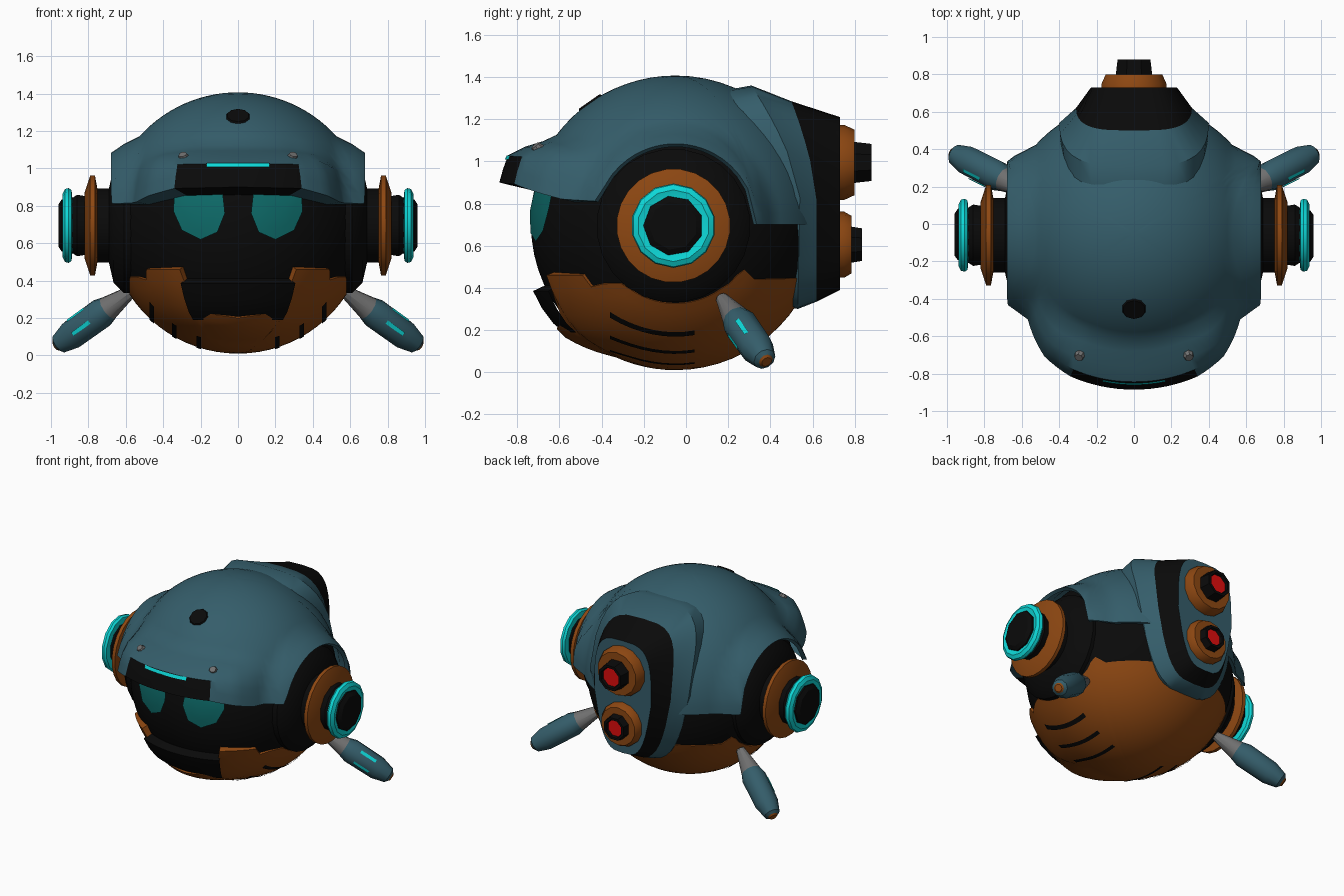
import bpy, bmesh
from math import sin, cos, acos, sqrt, radians, degrees, hypot, atan2, asin, pi
from mathutils import Vector

if "Cube" in bpy.data.objects:
    bpy.data.objects.remove(bpy.data.objects["Cube"])

CENTRE = Vector((0, -0.05, 0.7))
SIDES = (("left", 1), ("right", -1))


def material(name, r, g, b):
    m = bpy.data.materials.new(name)
    m.use_nodes = True
    m.diffuse_color = (r, g, b, 1)
    m.node_tree.nodes["Principled BSDF"].inputs["Base Color"].default_value = (r, g, b, 1)
    return m


BLUE = material("slate blue", 0.035, 0.11, 0.145)
ORANGE = material("burnt orange", 0.27, 0.064, 0.006)
BLACK = material("black", 0.003, 0.003, 0.003)
CYAN = material("cyan", 0.004, 0.68, 0.68)
TEAL = material("eye teal", 0.004, 0.14, 0.135)
GREY = material("grey", 0.16, 0.16, 0.16)
RED = material("red", 0.75, 0.004, 0.004)


def make(name, verts, faces, mats, outward=False):
    """Mesh object; mats is one material or one per face."""
    if not isinstance(mats, list):
        mats = [mats] * len(faces)
    me = bpy.data.meshes.new(name)
    me.from_pydata(verts, [], faces)
    slots = list(dict.fromkeys(mats))
    for m in slots:
        me.materials.append(m)
    for poly, m in zip(me.polygons, mats):
        poly.material_index = slots.index(m)
    bm = bmesh.new()
    bm.from_mesh(me)
    if outward:
        bm.normal_update()
        for f in bm.faces:
            if f.normal.dot(f.calc_center_median() - CENTRE) < 0:
                f.normal_flip()
    else:
        bmesh.ops.recalc_face_normals(bm, faces=bm.faces)
    bm.to_mesh(me)
    bm.free()
    ob = bpy.data.objects.new(name, me)
    bpy.context.collection.objects.link(ob)
    bpy.ops.object.select_all(action="DESELECT")
    ob.select_set(True)
    bpy.context.view_layer.objects.active = ob
    bpy.ops.object.shade_smooth_by_angle(angle=radians(35))
    return ob


def clamp(v):
    return max(0.0, min(1.0, v))


def interp(x, pts):
    for (x0, y0), (x1, y1) in zip(pts, pts[1:]):
        if x <= x1:
            return y0 + (y1 - y0) * (x - x0) / (x1 - x0)
    return pts[-1][1]


def polar(a, e, r):
    """Point at azimuth a from the front, elevation e (degrees)."""
    a, e = radians(a), radians(e)
    return CENTRE + r * Vector((sin(a) * cos(e), -cos(a) * cos(e), sin(e)))


def shell(name, azimuths, rows, mat, bend=lambda p: p, closed=True):
    """Spherical skin: rows(a) lists (elevation, radius); mat(a, row) may vary."""
    cols = [[bend(polar(a, e, r)) for e, r in rows(a)] for a in azimuths]
    n, k = len(cols), len(cols[0])
    verts = [p for c in cols for p in c]
    faces, mats = [], []
    for i in range(n if closed else n - 1):
        j = (i + 1) % n
        for q in range(k - 1):
            faces.append((i * k + q, j * k + q, j * k + q + 1, i * k + q + 1))
            mats.append(mat(azimuths[i] + 1.5, q) if callable(mat) else mat)
    ob = make(name, verts, faces, mats, True)
    bm = bmesh.new()
    bm.from_mesh(ob.data)
    bmesh.ops.remove_doubles(bm, verts=bm.verts, dist=0.0005)
    bm.to_mesh(ob.data)
    bm.free()
    return ob


def lathe(name, profile, origin, axis, seg=24):
    """Turned part: profile of (distance, radius, material of the next band)."""
    quat = Vector(axis).to_track_quat("Z", "Y")
    verts, faces, mats = [], [], []
    for t, r, m in profile:
        for s in range(seg):
            w = 2 * pi * (s + 0.5) / seg
            verts.append(Vector(origin) + quat @ Vector((r * cos(w), r * sin(w), t)))
    for i in range(len(profile) - 1):
        for s in range(seg):
            u = (s + 1) % seg
            faces.append((i * seg + s, i * seg + u, i * seg + seg + u, i * seg + seg + s))
            mats.append(profile[i][2])
    faces.append(tuple(range(len(verts) - seg, len(verts))))
    mats.append(profile[-1][2])
    return make(name, verts, faces, mats)


RING = [i * 3 - 180 for i in range(120)]


def ear_cut(a):
    """Elevation of the round ear opening at an azimuth, or zero."""
    s = abs(sin(radians(a)))
    return degrees(acos(0.84 / s)) if s > 0.84 else 0


# Dark inner ball
shell("inner_ball", RING, lambda a: [(90 - 6 * i, 0.685) for i in range(31)], BLACK)

# Helmet with brim, ear flares and dark visor band
EDGE_TOP = [(0, 13.5), (24, 13), (45, 9), (118, 9), (123, -9), (180, -9)]
BRIM = [(0, 1), (24, 1), (36, 0.8), (50, 0.25), (58, 0), (180, 0)]


def helmet_r(a, e):
    return 0.707 + 0.152 * clamp((35 - e) / 12) * interp(abs(a), BRIM)


def helmet_rows(a):
    edge = max(interp(abs(a), EDGE_TOP), ear_cut(a))
    up = edge + 9
    es = [90 + (up - 90) * i / 14 for i in range(15)] + [edge + 4.5, edge]
    return [(e, helmet_r(a, e)) for e in es] + [(edge, 0.68)]


def flare(p):
    rho = hypot(p.y - CENTRE.y, p.z - CENTRE.z)
    push = 0.085 * clamp((0.47 - rho) / 0.07)
    return p + Vector((push if p.x > 0 else -push, 0, 0))


shell("helmet", RING, helmet_rows,
      lambda a, q: BLACK if abs(a) < 24 and q >= 14 else BLUE, flare)
shell("visor_light", [i * 3 - 12 for i in range(9)],
      lambda a: [(22.3, 0.865), (20.8, 0.867)], CYAN, closed=False)
top_dir = polar(0, 55, 1) - CENTRE
lathe("helmet_spot", [(0, 0.066, BLACK), (0.009, 0.06, BLACK)], polar(0, 55, 0.704), top_dir, 10)
for label, s in SIDES:
    a = 24 * s
    lathe(label + "_rivet", [(-0.02, 0.035, GREY), (0.012, 0.022, GREY)],
          polar(a, 27, helmet_r(a, 27)), polar(a, 50, 1) - CENTRE, 8)

# Orange lower bowl with a notched rim
RIM = [(0, 0.2), (20, 0.23), (26, 0.31), (27, 0.46), (48, 0.46), (49, 0.4), (58, 0.42),
       (116, 0.42), (118, 0.5), (126, 0.44), (180, 0.45)]


def bowl_r(a, e):
    return 0.69 + 0.06 * max(0, cos(radians(a))) ** 4 * clamp((65 + e) / 20)


def bowl_rows(a):
    z = interp(abs(a), RIM)
    edge = min(degrees(asin((z - CENTRE.z) / bowl_r(a, -40))), -ear_cut(a))
    es = [-90 + (edge + 90) * i / 12 for i in range(13)]
    return [(e, bowl_r(a, e)) for e in es] + [(edge, 0.67)]


shell("lower_bowl", RING, bowl_rows, ORANGE)
shell("chin_plate", [i * 3 - 27 for i in range(19)],
      lambda a: [(-25, 0.67), (-25, 0.745), (-32, 0.747), (-39, 0.745), (-44, 0.735)],
      BLACK, closed=False)

# Dark slots running under the bowl
for label, s in SIDES:
    for number, x in enumerate((0.46, 0.34, 0.21)):
        verts = []
        for i in range(9):
            y = -0.36 + 0.05 * i
            for w in (-0.012, 0.012):
                flat = hypot(x + w, y - CENTRE.y)
                az = degrees(atan2(x + w, CENTRE.y - y))
                r = bowl_r(az, -degrees(acos(flat / 0.69))) + 0.005
                verts.append((s * (x + w), y, CENTRE.z - sqrt(r * r - flat * flat)))
        faces = [(2 * i, 2 * i + 1, 2 * i + 3, 2 * i + 2) for i in range(8)]
        make(f"{label}_slot_{number + 1}", verts, faces, BLACK, True)

# Eyes laid on the face
EYE = [(0.34, 0.9), (0.345, 0.77), (0.3, 0.67), (0.2, 0.62), (0.11, 0.66), (0.07, 0.76), (0.085, 0.9)]
for label, s in SIDES:
    n, verts, faces = len(EYE), [], []
    for k in (1, 0.66, 0.33):
        for x, z in EYE:
            x, z = 0.205 + (x - 0.205) * k, 0.77 + (z - 0.77) * k
            verts.append((s * x, CENTRE.y - sqrt(0.697 ** 2 - x * x - (z - CENTRE.z) ** 2), z))
    for q in range(2):
        faces += [(q * n + i, q * n + (i + 1) % n, q * n + n + (i + 1) % n, q * n + n + i) for i in range(n)]
    faces.append(tuple(range(2 * n, 3 * n)))
    make(label + "_eye", verts, faces, TEAL, True)

# Ears: cup, orange flange, glowing ring and cap
for label, s in SIDES:
    hub, out = (0, -0.06, 0.695), (s, 0, 0)
    lathe(label + "_ear_cup", [(0.45, 0.365, BLACK), (0.61, 0.365, BLACK), (0.665, 0.31, BLACK),
          (0.69, 0.2, BLACK), (0.76, 0.2, BLACK)], hub, out)
    lathe(label + "_ear_flange", [(0.75, 0.19, ORANGE), (0.765, 0.27, ORANGE),
          (0.79, 0.27, ORANGE), (0.82, 0.18, ORANGE)], hub, out)
    lathe(label + "_ear_neck", [(0.8, 0.16, BLACK), (0.86, 0.17, BLACK), (0.89, 0.15, BLACK)], hub, out, 12)
    lathe(label + "_ear_light", [(0.885, 0.14, CYAN), (0.89, 0.19, CYAN), (0.905, 0.2, CYAN),
          (0.925, 0.195, CYAN), (0.938, 0.17, CYAN), (0.93, 0.14, CYAN)], hub, out, 14)
    lathe(label + "_ear_cap", [(0.91, 0.142, BLACK), (0.942, 0.142, BLACK), (0.96, 0.115, BLACK)], hub, out, 9)

# Stub arms with grey sockets and lit slits
for label, s in SIDES:
    start, end = Vector((s * 0.56, 0.17, 0.35)), Vector((s * 0.98, 0.385, 0.045))
    axis = (end - start).normalized()
    lathe(label + "_arm", [(0, 0.03, GREY), (0.18, 0.068, BLUE), (0.23, 0.083, BLUE), (0.44, 0.08, BLUE),
          (0.53, 0.055, BLUE), (0.545, 0.035, ORANGE), (0.555, 0.025, ORANGE)], start, axis, 10)
    verts, faces = [], []
    for facing in (Vector((0, -1, 0)), Vector((s, 0, 0))):
        n = (facing - axis * facing.dot(axis)).normalized()
        side = axis.cross(n) * 0.011
        faces.append(tuple(range(len(verts), len(verts) + 4)))
        verts += [start + axis * t + n * 0.085 + side * w
                  for t, w in ((0.28, -1), (0.28, 1), (0.4, 1), (0.4, -1))]
    make(label + "_arm_slits", verts, faces, CYAN)

# Back pack: rounded rings lofted rearwards
PACK = [(0.385, 1.34, 0.33, (0.2, 0.38, 0.4)), (0.4, 1.36, 0.3, (0.31, 0.54, 0.53)),
        (0.31, 1.285, 0.335, (0.5, 0.62, 0.62)), (0.23, 1.21, 0.39, (0.73, 0.73, 0.73))]
SEG = 32
verts, faces, mats = [], [], []
for hw, top, low, (y_top, y_mid, y_low) in PACK:
    for i in range(SEG):
        c, v = cos(2 * pi * i / SEG), sin(2 * pi * i / SEG)
        c, v = [abs(q) ** 0.55 * (1 if q > 0 else -1) for q in (c, v)]
        y = y_mid + (y_top - y_mid) * max(v, 0) ** 1.5 + (y_low - y_mid) * max(-v, 0)
        verts.append((c * hw * (1 - 0.3 * max(0, -v)), y, (top + low) / 2 + v * (top - low) / 2))
for q in range(3):
    for i in range(SEG):
        j = (i + 1) % SEG
        faces.append((q * SEG + i, q * SEG + j, q * SEG + SEG + j, q * SEG + SEG + i))
        mats.append(BLACK if q == 2 else BLUE)
faces.append(tuple(range(3 * SEG, 4 * SEG)))
make("back_pack", verts, faces, mats + [BLUE])

# Two thrusters with red cores
for label, z, k, reach in (("upper", 0.995, 1, 0.88), ("lower", 0.605, 0.88, 0.835)):
    mouth = 0.8 if k == 1 else 0.785
    lathe(label + "_thruster", [(0.7, 0.178 * k, ORANGE), (0.75, 0.178 * k, ORANGE), (mouth, 0.155 * k, ORANGE),
          (mouth, 0.105 * k, ORANGE)], (0, 0, z), (0, 1, 0), 14)
    lathe(label + "_nozzle", [(0.76, 0.11 * k, BLACK), (reach, 0.095 * k, BLACK), (reach, 0.075 * k, BLACK),
          (reach - 0.02, 0.07 * k, RED)], (0, 0, z), (0, 1, 0), 8)
